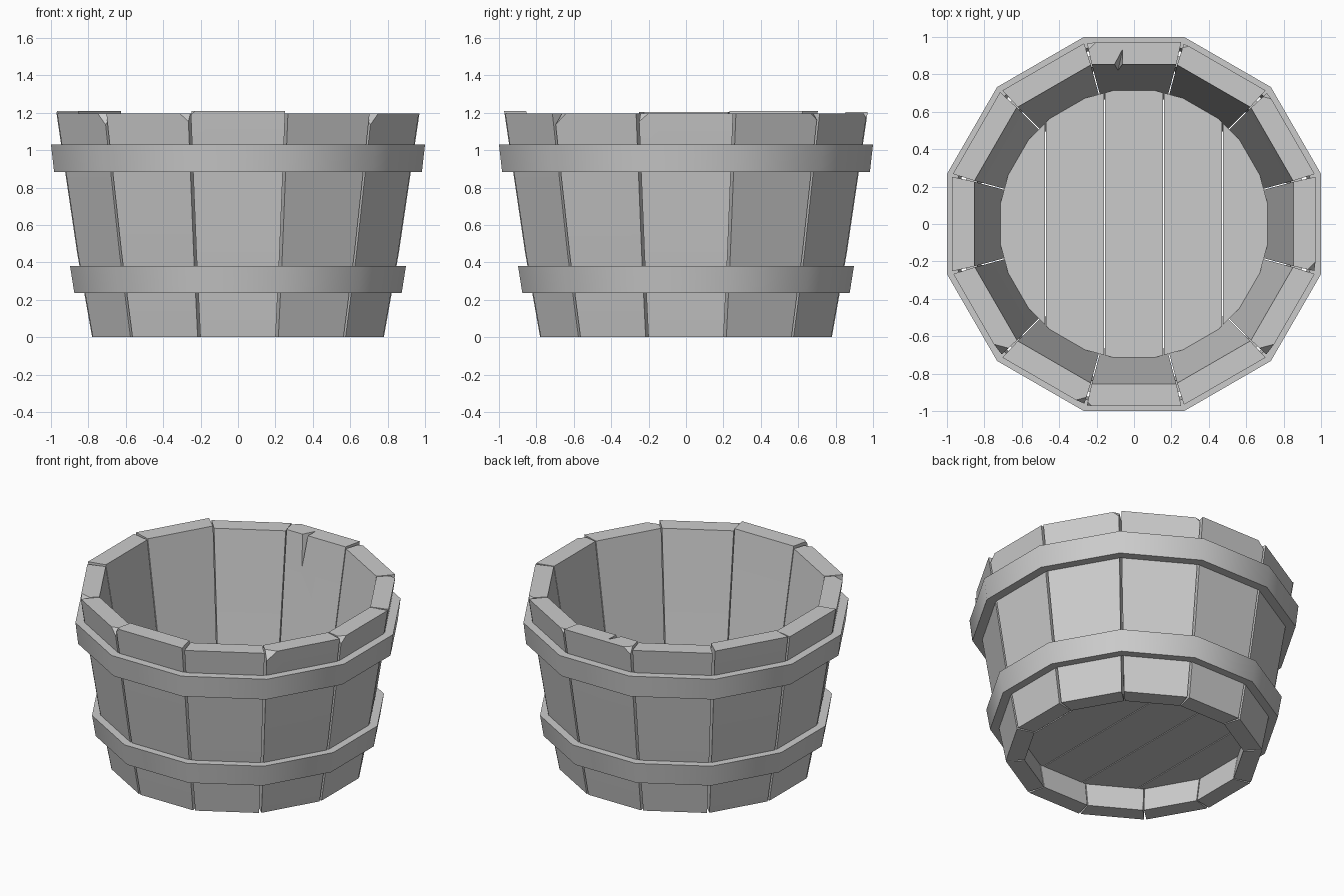
import bpy, bmesh, math
from mathutils import Vector, Matrix

old = bpy.data.objects.get("Cube")
if old:
    bpy.data.objects.remove(old)

SIDES = 12
HALF = math.pi / SIDES
GREY = (0.6, 0.6, 0.6, 1)
wood = bpy.data.materials.new("grey")
wood.use_nodes = True
wood.diffuse_color = GREY
wood.node_tree.nodes["Principled BSDF"].inputs["Base Color"].default_value = GREY


def finish(bm, name, smooth=0):
    """Turn a bmesh into a named object, smooth below the given angle."""
    bmesh.ops.recalc_face_normals(bm, faces=bm.faces)
    mesh = bpy.data.meshes.new(name)
    bm.to_mesh(mesh)
    bm.free()
    mesh.materials.append(wood)
    obj = bpy.data.objects.new(name, mesh)
    bpy.context.collection.objects.link(obj)
    if smooth:
        bpy.ops.object.select_all(action='DESELECT')
        obj.select_set(True)
        bpy.context.view_layer.objects.active = obj
        bpy.ops.object.shade_smooth_by_angle(angle=math.radians(smooth))
    return obj


def slice_off(bm, point, normal):
    """Cut away everything on the normal's side and cap the hole."""
    geom = bm.verts[:] + bm.edges[:] + bm.faces[:]
    cut = bmesh.ops.bisect_plane(bm, geom=geom, plane_co=point, plane_no=normal,
                                 clear_outer=True)
    edges = [e for e in cut["geom_cut"] if isinstance(e, bmesh.types.BMEdge)]
    bmesh.ops.holes_fill(bm, edges=edges, sides=0)


def loft(bm, rings, closed=False):
    """Join rings of points with quads; cap the ends unless closed."""
    loops = [[bm.verts.new(p) for p in ring] for ring in rings]
    pairs = list(zip(loops, loops[1:]))
    if closed:
        pairs.append((loops[-1], loops[0]))
    else:
        bm.faces.new(loops[0])
        bm.faces.new(loops[-1])
    for a, b in pairs:
        for i in range(len(a)):
            j = (i + 1) % len(a)
            bm.faces.new((a[i], a[j], b[j], b[i]))


def polygon(flat, z, sides=SIDES):
    """Regular ring whose flats lie at the given distance, one facing +x."""
    half = math.pi / sides
    r = flat / math.cos(half)
    return [(r * math.cos(half * (2 * i + 1)), r * math.sin(half * (2 * i + 1)), z)
            for i in range(sides)]


# Staves: uneven tops, chipped outer corners (side -1 or +1, chip size),
# and seams that open slightly towards the outside
GAP_OUT, GAP_IN = 0.008, 0.003
tops = {3: 1.205, 5: 1.21, 6: 1.205, 9: 1.21}
chips = {0: (-1, 0.05), 1: (1, 0.04), 2: (1, 0.03), 3: (1, 0.05),
         7: (1, 0.07), 8: (1, 0.05), 9: (-1, 0.025), 11: (-1, 0.07)}
staves = []
for k in range(SIDES):
    top = tops.get(k, 1.195)
    r_top = 0.86 + 0.148 * (top - 0.45)
    rings = []
    for z, r, inner in ((0, 0.78, 0.665), (0.45, 0.86, 0.74), (top, r_top, r_top - 0.118)):
        wo, wi = r * math.tan(HALF) - GAP_OUT, inner * math.tan(HALF) - GAP_IN
        rings.append([(r, -wo, z), (r, wo, z), (inner, wi, z), (inner, -wi, z)])
    bm = bmesh.new()
    loft(bm, rings)
    if k in chips:
        side, size = chips[k]
        corner = Vector((r_top, side * (r_top * math.tan(HALF) - GAP_OUT), top))
        normal = Vector((1, side, 1)).normalized()
        slice_off(bm, corner - Vector((size, 0, 0)), normal)
    bmesh.ops.rotate(bm, verts=bm.verts, matrix=Matrix.Rotation(2 * HALF * k, 3, 'Z'))
    staves.append(finish(bm, f"stave_{k + 1}", 20))

# Wedge-shaped crack in the back stave
bm = bmesh.new()
for p in ((-0.14, 0.8, 1.25), (-0.06, 0.8, 1.25), (-0.055, 0.96, 1.25), (-0.09, 0.8, 0.95)):
    bm.verts.new(p)
bmesh.ops.convex_hull(bm, input=bm.verts)
cutter = finish(bm, "crack_cutter")
cutter.hide_render = True
back = staves[3]
crack = back.modifiers.new("crack", 'BOOLEAN')
crack.operation = 'DIFFERENCE'
crack.solver = 'EXACT'
crack.object = cutter
bpy.context.view_layer.objects.active = back
while back.modifiers:
    bpy.ops.object.modifier_apply(modifier=back.modifiers[0].name)
bpy.data.objects.remove(cutter)

# Hoops: flared bands around the staves
for name, low, high, r_low, r_high in (("lower_hoop", 0.235, 0.38, 0.875, 0.898),
                                       ("upper_hoop", 0.882, 1.03, 0.983, 1.0)):
    bm = bmesh.new()
    loft(bm, [polygon(r_low, low), polygon(r_high, high),
              polygon(r_high - 0.06, high), polygon(r_low - 0.06, low)], closed=True)
    finish(bm, name, 35)

# Floor planks: strips of a rounder board let into the staves
for i in range(5):
    x = (i - 2) * 0.315
    bm = bmesh.new()
    loft(bm, [polygon(0.718, z, 2 * SIDES) for z in (0.17, 0.29)])
    for side in (-1, 1):
        slice_off(bm, (x + side * 0.1545, 0, 0), (side, 0, 0))
    finish(bm, f"floor_plank_{i + 1}")
